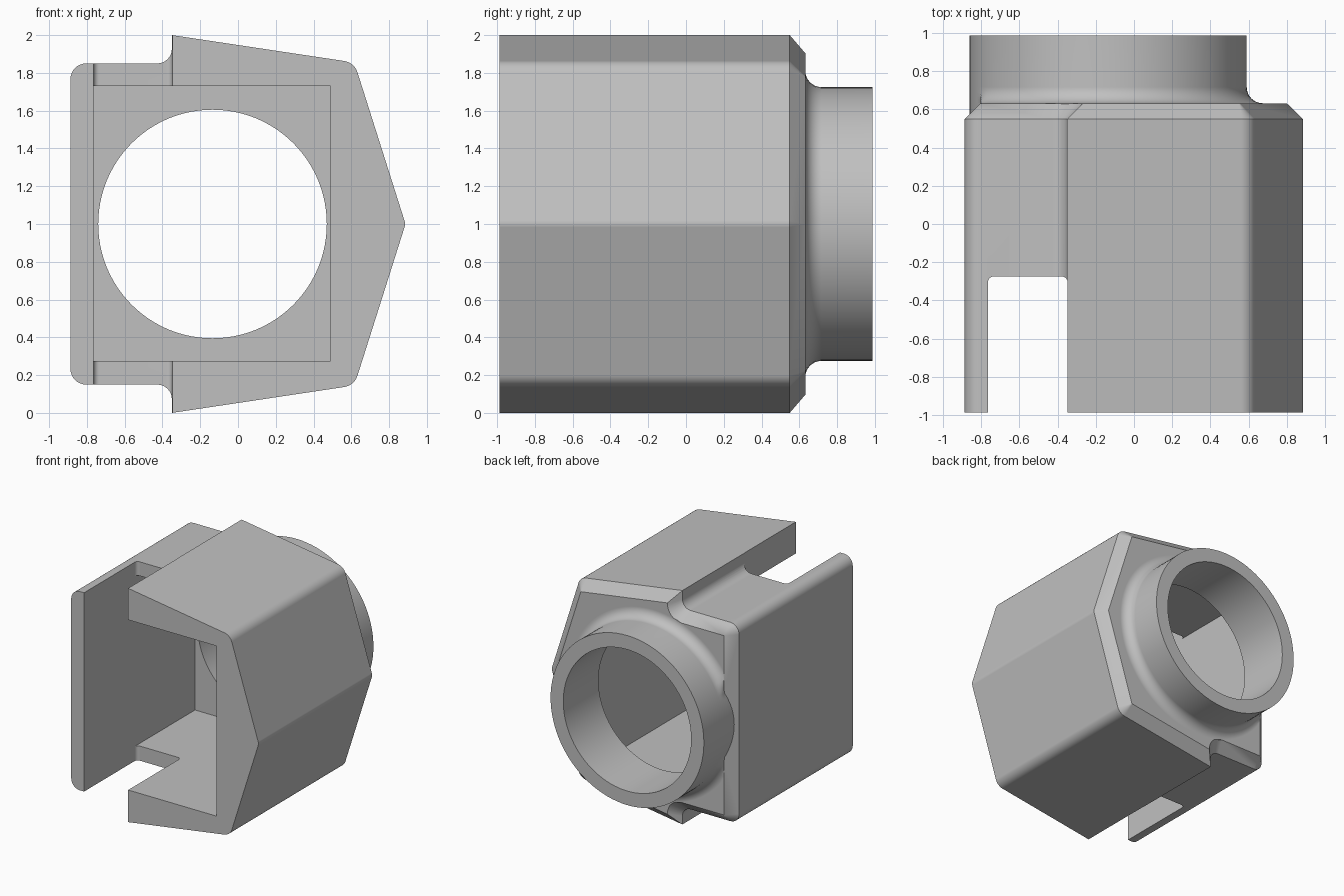
import bpy, bmesh, math
from mathutils import Vector

if "Cube" in bpy.data.objects:
    bpy.data.objects.remove(bpy.data.objects["Cube"], do_unlink=True)

FRONT, BACK, CHAMFER = -0.987, 0.632, 0.083
PIPE_X, PIPE_R, BORE_R, FILLET = -0.135, 0.725, 0.605, 0.085

grey = bpy.data.materials.new("plain grey")
grey.use_nodes = True
grey.diffuse_color = (0.53, 0.53, 0.53, 1)
grey.node_tree.nodes["Principled BSDF"].inputs["Base Color"].default_value = (0.53, 0.53, 0.53, 1)


def loft(name, rings):
    """Closed solid through equal-length rings of points, capped at both ends."""
    bm = bmesh.new()
    loops = [[bm.verts.new(p) for p in ring] for ring in rings]
    n = len(loops[0])
    for a, b in zip(loops, loops[1:]):
        for i in range(n):
            j = (i + 1) % n
            bm.faces.new((a[i], a[j], b[j], b[i]))
    bm.faces.new(loops[0])
    bm.faces.new(loops[-1])
    bmesh.ops.remove_doubles(bm, verts=bm.verts, dist=1e-5)
    bmesh.ops.recalc_face_normals(bm, faces=bm.faces)
    mesh = bpy.data.meshes.new(name)
    bm.to_mesh(mesh)
    bm.free()
    mesh.materials.append(grey)
    obj = bpy.data.objects.new(name, mesh)
    bpy.context.collection.objects.link(obj)
    return obj


def rounded(corners, radii, steps=8):
    """Replace each corner of an outline by an arc of the given radius."""
    points = []
    for i, r in enumerate(radii):
        p = Vector(corners[i])
        a = (Vector(corners[i - 1]) - p).normalized()
        b = (Vector(corners[(i + 1) % len(corners)]) - p).normalized()
        half = a.angle(b) / 2
        mid = (a + b).normalized()
        centre = p + mid * (r / math.sin(half))
        start = p + a * (r / math.tan(half)) - centre
        sweep = math.pi - 2 * half
        if a.x * b.y - a.y * b.x > 0:
            sweep = -sweep
        for k in range(steps + 1):
            t = sweep * k / steps
            c, s = math.cos(t), math.sin(t)
            points.append(centre + Vector((start.x * c - start.y * s, start.x * s + start.y * c)))
    return points


def inset(corners, d):
    """Move every side of a counter-clockwise outline inward by d."""
    result = []
    for i in range(len(corners)):
        p = Vector(corners[i])
        u = (p - Vector(corners[i - 1])).normalized()
        v = (Vector(corners[(i + 1) % len(corners)]) - p).normalized()
        n1, n2 = Vector((-u.y, u.x)), Vector((-v.y, v.x))
        result.append(p + (n1 + n2) * (d / (1 + n1.dot(n2))))
    return result


def at_y(points, y):
    return [(p[0], y, p[1]) for p in points]


def circle(r, y, limit=None, segments=96):
    """Ring around the pipe axis, optionally flattened where it passes the side wall."""
    ring = []
    for k in range(segments):
        t = 2 * math.pi * k / segments
        c, s = math.cos(t), math.sin(t)
        rad = r
        if limit and c < 0:
            rad = max(PIPE_R, min(r, limit / -c))
        ring.append((PIPE_X + rad * c, y, 1 + rad * s))
    return ring


def combine(target, tool, operation):
    mod = target.modifiers.new(operation, 'BOOLEAN')
    mod.operation, mod.solver, mod.object = operation, 'EXACT', tool
    bpy.context.view_layer.objects.active = target
    bpy.ops.object.modifier_apply(modifier=mod.name)
    bpy.data.objects.remove(tool, do_unlink=True)


# Housing: pointed outline, mirrored top to bottom, with a chamfered back rim
upper = [(0.887, 1), (0.616, 1.855), (-0.35, 2), (-0.35, 1.85), (-0.887, 1.85)]
outline = upper + [(x, 2 - z) for x, z in reversed(upper[1:])]
outer_r = [0.06, 0.088, 0, 0.078, 0.083]
inner_r = [0, 0.005, 0, 0.13, 0]
outer = rounded(outline, outer_r + outer_r[:0:-1])
inner = rounded(inset(outline, CHAMFER), inner_r + inner_r[:0:-1])
housing = loft("socket_housing", [at_y(outer, FRONT), at_y(outer, BACK - CHAMFER), at_y(inner, BACK)])

# Rear pipe with a filleted base
rings = [circle(PIPE_R + FILLET, BACK - 0.07, 0.668)]
for k in range(9):
    t = math.pi / 2 * k / 8
    rings.append(circle(PIPE_R + FILLET * (1 - math.sin(t)), BACK + FILLET * (1 - math.cos(t)), 0.668))
rings.append(circle(PIPE_R, -FRONT))
combine(housing, loft("rear_pipe", rings), 'UNION')

# Rectangular cavity open to the front
box = [(-0.765, 0.275), (0.49, 0.275), (0.49, 1.73), (-0.765, 1.73)]
combine(housing, loft("cavity_cutter", [at_y(box, -1.2), at_y(box, 0.512)]), 'DIFFERENCE')

# Slot through the top and bottom walls
slot = rounded([(-0.765, -1.2), (-0.348, -1.2), (-0.348, -0.275), (-0.765, -0.275)], [0, 0, 0.03, 0.03])
combine(housing, loft("slot_cutter", [[(p.x, p.y, z) for p in slot] for z in (-0.2, 2.2)]), 'DIFFERENCE')

# Round bore through the pipe and rear wall
combine(housing, loft("bore_cutter", [circle(BORE_R, 0.4), circle(BORE_R, 1.2)]), 'DIFFERENCE')

# Smooth the rounded parts, keep hard edges crisp
bpy.ops.object.select_all(action='DESELECT')
housing.select_set(True)
bpy.context.view_layer.objects.active = housing
bpy.ops.object.shade_smooth_by_angle(angle=math.radians(30))
weighted = housing.modifiers.new("weighted_normals", 'WEIGHTED_NORMAL')
weighted.keep_sharp = True
